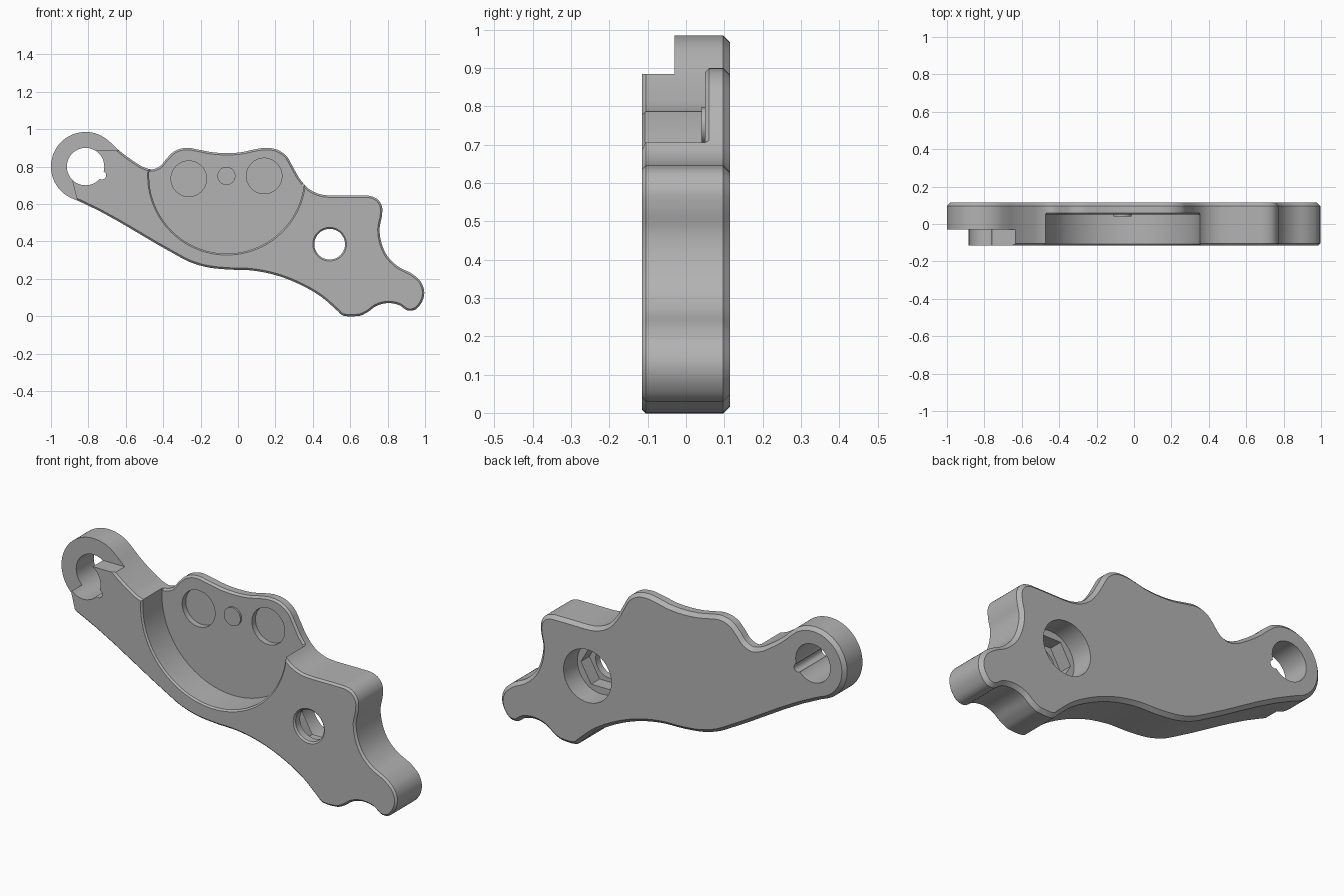
import bpy
import bmesh
from math import cos, sin, radians, hypot
from mathutils import Vector
from mathutils.geometry import interpolate_bezier

if "Cube" in bpy.data.objects:
    bpy.data.objects.remove(bpy.data.objects["Cube"])

FRONT, BACK, FLOOR = -0.115, 0.115, 0.05
EYE, POCKET, BOLT = (-0.815, 0.80), (-0.06, 0.75), (0.49, 0.385)
POCKET_R = 0.415

grey = bpy.data.materials.new("plain grey")
grey.use_nodes = True
grey.diffuse_color = (0.45, 0.45, 0.45, 1)
grey.node_tree.nodes["Principled BSDF"].inputs["Base Color"].default_value = grey.diffuse_color


def circle(centre, r, n=64, start=0, end=360):
    """Points on an arc in the x-z plane; a full turn is not closed twice."""
    steps = n if abs(end - start) == 360 else n - 1
    angles = [radians(start + (end - start) * i / steps) for i in range(n)]
    return [Vector((centre[0] + r * cos(a), centre[1] + r * sin(a))) for a in angles]


def smooth_loop(points, steps=5):
    """Closed smooth curve through the points."""
    n = len(points)
    tangents = []
    for i, p in enumerate(points):
        a, b = p - points[i - 1], points[(i + 1) % n] - p
        tangents.append((a.normalized() * b.length + b.normalized() * a.length).normalized())
    loop = []
    for i, p in enumerate(points):
        j = (i + 1) % n
        q = points[j]
        h = (q - p).length / 3
        curve = interpolate_bezier(p, p + tangents[i] * h, q - tangents[j] * h, q, steps + 1)
        loop += [Vector(c[:2]) for c in curve[:-1]]
    return loop


def inset(loop, d):
    """Move a clockwise loop inwards."""
    result = []
    for i, p in enumerate(loop):
        t = (loop[(i + 1) % len(loop)] - loop[i - 1]).normalized()
        result.append(p + Vector((t.y, -t.x)) * d)
    return result


def loft(name, sections):
    """Solid through equal loops, each given with its y."""
    bm = bmesh.new()
    rings = [[bm.verts.new((p[0], y, p[1])) for p in loop] for loop, y in sections]
    for a, b in zip(rings, rings[1:]):
        for i in range(len(a)):
            bm.faces.new((a[i - 1], a[i], b[i], b[i - 1]))
    bm.faces.new(rings[0])
    bm.faces.new(rings[-1])
    bmesh.ops.recalc_face_normals(bm, faces=bm.faces)
    mesh = bpy.data.meshes.new(name)
    bm.to_mesh(mesh)
    bm.free()
    mesh.materials.append(grey)
    obj = bpy.data.objects.new(name, mesh)
    bpy.context.collection.objects.link(obj)
    return obj


def cut(body, *sections):
    """Subtract a lofted cutter from the body."""
    cutter = loft("cutter", sections)
    cutter.hide_render = True
    mod = body.modifiers.new("cut", "BOOLEAN")
    mod.operation, mod.solver, mod.object = "DIFFERENCE", "EXACT", cutter
    bpy.context.view_layer.objects.active = body
    bpy.ops.object.modifier_apply(modifier=mod.name)
    bpy.data.objects.remove(cutter)


def smooth(obj):
    bpy.ops.object.select_all(action="DESELECT")
    obj.select_set(True)
    bpy.context.view_layer.objects.active = obj
    bpy.ops.object.shade_smooth_by_angle(angle=radians(28))


# Outline of the lever, clockwise from the lower side of the eye
upper = [(-.64, .89), (-.56, .83), (-.5, .795), (-.46, .785), (-.42, .8), (-.38, .845),
         (-.34, .882), (-.27, .9), (-.22, .892), (-.14, .877), (-.06, .872), (.02, .877),
         (.09, .892), (.15, .9), (.21, .89), (.26, .855), (.29, .805), (.33, .735),
         (.38, .68), (.44, .652), (.5, .645), (.54, .645), (.66, .645), (.7, .644)]
tail = [(.745, .626), (.77, .585), (.77, .54), (.757, .47), (.765, .4), (.8, .32),
        (.85, .27), (.94, .22), (.98, .18), (.996, .125), (.98, .07), (.94, .032),
        (.91, .03), (.86, .06), (.8, .07), (.74, .055), (.69, .02), (.65, .002)]
lower = [(.63, 0), (.58, 0), (.56, .004), (.53, .03), (.45, .1), (.33, .17), (.2, .22),
         (.07, .245), (-.06, .25), (-.18, .265), (-.27, .295), (-.33, .327), (-.85, .615)]
outline = smooth_loop(circle(EYE, 0.185, 16, 241, 46)
                      + [Vector(p) for p in upper + tail + lower])

# Body with a small front and a wider back chamfer
body = loft("lever_body", [(inset(outline, 0.01), FRONT), (outline, FRONT + 0.01),
                           (outline, BACK - 0.018), (inset(outline, 0.018), BACK)])

# Round pocket open at the top
cut(body, (circle(POCKET, POCKET_R + 0.02, 128), FRONT - 0.012),
    (circle(POCKET, POCKET_R, 128), FRONT + 0.008), (circle(POCKET, POCKET_R, 128), FLOOR))

# Chamfer along the outer edge of the pocket floor
bm = bmesh.new()
bm.from_mesh(body.data)


def on_wall(v):
    return hypot(v.co.x - POCKET[0], v.co.z - POCKET[1]) > POCKET_R - 0.002


edges = [e for e in bm.edges if all(abs(v.co.y - FLOOR) < 0.001 for v in e.verts)
         and not all(on_wall(v) for v in e.verts)
         and abs(e.calc_face_angle(0)) > 1]
bmesh.ops.bevel(bm, geom=edges, offset=0.01, segments=1, affect="EDGES", clamp_overlap=True)
bm.to_mesh(body.data)
bm.free()

# Two shallow round seats in the pocket floor
for seat in ((-0.263, 0.735), (0.14, 0.75)):
    cut(body, (circle(seat, 0.095), FLOOR - 0.05), (circle(seat, 0.095), FLOOR + 0.03))

# Front step around the eye
step = [(-0.55, 0.885), (-0.76, 0.885), EYE, (-0.885, 0.72), (-0.85, 0.58),
        (-1.1, 0.5), (-1.1, 1.1), (-0.55, 1.1)]
cut(body, (step, FRONT - 0.1), (step, -0.03))

# Eye hole with its small key notch
for centre, r, n in ((EYE, 0.1, 64), ((-0.727, 0.753), 0.022, 24)):
    cut(body, (circle(centre, r, n), FRONT - 0.1), (circle(centre, r, n), BACK + 0.1))

# Bolt hole, hexagonal nut seat and counterbore
cut(body, (circle(BOLT, 0.1), FRONT - 0.01), (circle(BOLT, 0.082), FRONT + 0.008),
    (circle(BOLT, 0.082), BACK + 0.1))
cut(body, (circle(BOLT, 0.118, 6), -0.07), (circle(BOLT, 0.118, 6), BACK + 0.1))
cut(body, (circle(BOLT, 0.138), 0.0), (circle(BOLT, 0.138), BACK + 0.1))
smooth(body)

# Low round pad between the two seats
pad = loft("centre_pad", [(circle((-0.062, 0.75), 0.048), FLOOR - 0.01),
                          (circle((-0.062, 0.75), 0.048), FLOOR + 0.01)])
smooth(pad)
